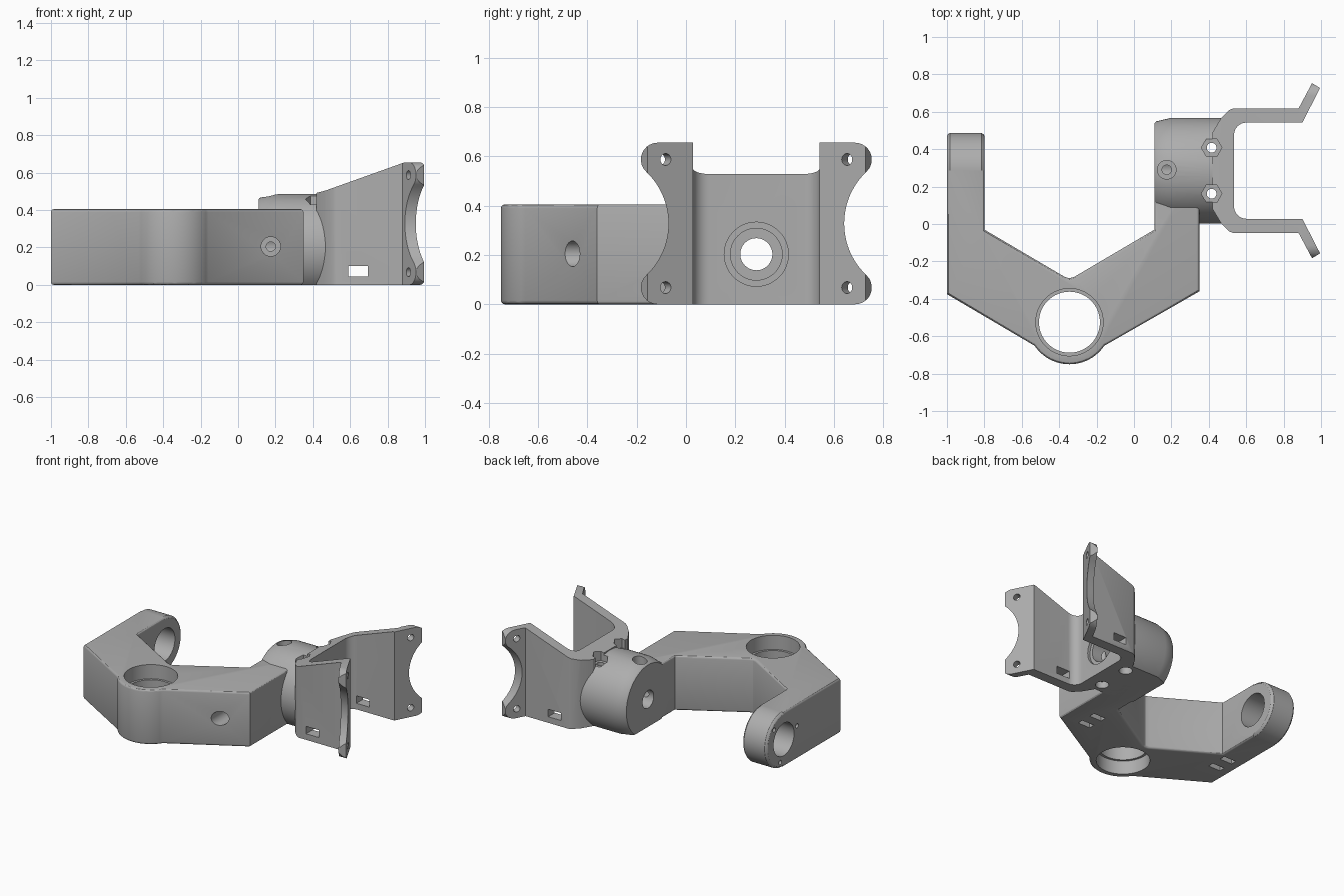
import bpy, bmesh
from math import sin, cos, pi, radians
from mathutils import Vector, Matrix

cube = bpy.data.objects.get("Cube")
if cube:
    bpy.data.objects.remove(cube, do_unlink=True)

grey = bpy.data.materials.new("plain_grey")
grey.use_nodes = True
GREY = (0.42, 0.42, 0.42, 1)
grey.diffuse_color = GREY
grey.node_tree.nodes["Principled BSDF"].inputs["Base Color"].default_value = GREY

AXIS_Y, AXIS_Z = 0.285, 0.203   # shared pivot axis, running along x


def finish(name, bm):
    bmesh.ops.recalc_face_normals(bm, faces=bm.faces)
    mesh = bpy.data.meshes.new(name)
    bm.to_mesh(mesh)
    bm.free()
    mesh.materials.append(grey)
    ob = bpy.data.objects.new(name, mesh)
    bpy.context.collection.objects.link(ob)
    return ob


def arc(cx, cy, r, a, b, n):
    """Points on an arc from angle a to b in degrees."""
    angles = [radians(a + (b - a) * i / n) for i in range(n + 1)]
    return [(cx + r * cos(t), cy + r * sin(t)) for t in angles]


def prism(name, outline, place, depth, soften=None):
    """Extrude an outline; place maps (u, v) to a start point."""
    bm = bmesh.new()
    base = bm.faces.new([bm.verts.new(place(u, v)) for u, v in outline])
    out = bmesh.ops.extrude_face_region(bm, geom=[base])
    moved = [g for g in out["geom"] if isinstance(g, bmesh.types.BMVert)]
    bmesh.ops.translate(bm, verts=moved, vec=depth)
    if soften:
        edges = [e for e in bm.edges if soften(*[v.co for v in e.verts])]
        bmesh.ops.bevel(bm, geom=edges, offset=0.016, segments=3,
                        profile=0.5, affect='EDGES')
    return finish(name, bm)


def lathe(name, profile, origin, axis, sides=32):
    """Closed turned solid from (distance, radius) pairs along an axis."""
    bm = bmesh.new()
    rings = [[bm.verts.new((r * cos(2 * pi * i / sides), r * sin(2 * pi * i / sides), t))
              for i in range(sides)] for t, r in profile]
    for lo, hi in zip(rings, rings[1:]):
        for i in range(sides):
            j = (i + 1) % sides
            bm.faces.new((lo[i], lo[j], hi[j], hi[i]))
    bm.faces.new(rings[0])
    bm.faces.new(rings[-1])
    turn = Vector(axis).to_track_quat('Z', 'Y').to_matrix().to_4x4()
    if axis == Z:
        turn = Matrix.Identity(4)
    bm.transform(Matrix.Translation(origin) @ turn)
    return finish(name, bm)


def box(name, lo, hi):
    outline = [(lo[0], lo[1]), (hi[0], lo[1]), (hi[0], hi[1]), (lo[0], hi[1])]
    return prism(name, outline, lambda x, y: (x, y, lo[2]), (0, 0, hi[2] - lo[2]))


def boolean(ob, cutter, operation='DIFFERENCE'):
    mod = ob.modifiers.new("cut", 'BOOLEAN')
    mod.operation, mod.solver, mod.object = operation, 'EXACT', cutter
    bpy.context.view_layer.objects.active = ob
    bpy.ops.object.modifier_apply(modifier=mod.name)


def discard(obs):
    for ob in obs:
        bpy.data.objects.remove(ob, do_unlink=True)


X, Y, Z = (1, 0, 0), (0, 1, 0), (0, 0, 1)
HUB = (-0.345, -0.525)
HEIGHT = 0.405

# V-shaped arm with a rounded hub at the front
plan = [(-1, AXIS_Y), (-1, -0.375)] + arc(*HUB, 0.225, 214, 326, 20) + [
    (0.35, -0.36), (0.35, AXIS_Y), (0.11, AXIS_Y), (0.11, -0.03),
    (-0.32, -0.283), (-0.345, -0.29), (-0.37, -0.283), (-0.8, -0.03), (-0.8, AXIS_Y)]
arm = prism("arm", plan, lambda x, y: (x, y, 0), (0, 0, HEIGHT),
            lambda a, b: abs(a.z - b.z) < 0.001 and min(a.y, b.y) < AXIS_Y - 0.01)

# Rounded end of the long leg
leg_end = lathe("leg_end", [(-1, 0.187), (-0.995, 0.195), (-0.984, 0.2025), (-0.816, 0.2025),
                            (-0.805, 0.195), (-0.8, 0.187)],
                (0, AXIS_Y, HEIGHT / 2), X, 64)

# Round pivot housing with a tapered end, flat underneath
housing = lathe("pivot_housing", [(0.11, 0.255), (0.12, 0.264), (0.2, 0.283), (0.47, 0.283)],
                (0, AXIS_Y, AXIS_Z), X, 64)
ground = box("ground_cutter", (0, -1, -1), (1, 1, 0))
boolean(housing, ground)

# Forked bracket: plan outline mirrored about the pivot axis
half = arc(0.6, 0.093, 0.065, 180, 270, 8) + [
    (0.9, 0.028), (0.995, -0.157), (0.952, -0.183), (0.88, -0.048),
    (0.53, -0.048), (0.51, -0.04), (0.465, 0.005), (0.42, 0.08)]
fork = half + [(x, 2 * AXIS_Y - y) for x, y in reversed(half)]
bracket = prism("fork_bracket", fork, lambda x, y: (x, y, -0.1), (0, 0, 0.9))

# Trim the bracket to its sloping top
slope = [(0.3, -0.2), (1.1, -0.2), (1.1, 0.8), (0.89, 0.8), (0.89, 0.655), (0.47, 0.505), (0.3, 0.46)]
slope_trim = prism("slope_trim", slope, lambda x, z: (x, -0.5, z), (0, 2, 0))
boolean(bracket, slope_trim, 'INTERSECT')

# Trim the flanges to rounded lobes with a hollow between them
MID, RISE, LOBE = 0.3275, 0.2595, 0.068
side = (arc(-0.115, MID - RISE, LOBE, 270, 133.3, 10)
        + arc(-0.36, MID, 0.289, -46.7, 46.7, 20)[1:-1]
        + arc(-0.115, MID + RISE, LOBE, 226.7, 90, 10))
lobes = side + [(2 * AXIS_Y - y, z) for y, z in reversed(side)]
lobe_trim = prism("lobe_trim", lobes, lambda y, z: (0.2, y, z), (1, 0, 0))
boolean(bracket, lobe_trim, 'INTERSECT')
discard([ground, slope_trim, lobe_trim])

# Hub bore, pivot bore and leg bore
cutters = [
    lathe("hub_bore", [(-0.1, 0.18), (0.1, 0.18), (0.1, 0.163), (0.3, 0.163), (0.3, 0.18), (0.6, 0.18)],
          (*HUB, 0), Z, 64),
    lathe("pivot_bore", [(0, 0.065), (0.3, 0.065), (0.3, 0.105), (0.515, 0.105), (0.515, 0.13), (0.58, 0.13)],
          (0, AXIS_Y, AXIS_Z), X, 48),
    lathe("leg_bore", [(-1.1, 0.12), (-0.7, 0.12)], (0, AXIS_Y, AXIS_Z), X, 48),
    lathe("front_screw", [(0, 0.052), (0.4, 0.052), (0.4, 0.025), (0.95, 0.025)],
          (0.175, -0.7, 0.205), Y),
    lathe("top_screw", [(0, 0.025), (0.2, 0.025), (0.2, 0.05), (0.4, 0.05)],
          (0.175, 0.29, 0.2), Z)]

# Small screw holes around the leg bore
for a in (45, 165, 285):
    y, z = arc(AXIS_Y, AXIS_Z, 0.16, a, a, 1)[0]
    cutters.append(lathe("leg_screw", [(-1.1, 0.016), (-0.9, 0.016)], (0, y, z), X, 16))

for s in (-1, 1):
    # Clamp bolts with hexagonal pockets on top
    bolt = (0.415, AXIS_Y + s * 0.123, 0)
    cutters.append(lathe("bolt_hole", [(-0.1, 0.045), (0.05, 0.045), (0.05, 0.026), (0.8, 0.026)], bolt, Z))
    cutters.append(lathe("nut_pocket", [(0.43, 0.055), (0.8, 0.055)], bolt, Z, 6))
    # Cable slots in the fork sides
    y = AXIS_Y + s * 0.3
    cutters.append(box("cable_slot", (0.59, y - 0.1, 0.045), (0.695, y + 0.1, 0.1)))
    # Flange mounting holes, square to the flange
    for z in (MID - RISE, MID + RISE):
        cutters.append(lathe("flange_hole", [(-0.06, 0.024), (0.06, 0.024)],
                             (0.933, AXIS_Y + s * 0.38, z), (0.88, -s * 0.47, 0), 24))
    # Tie slots under both arms
    for x, y in ((0.16, -0.25), (-0.88, -0.13)):
        cutters.append(box("tie_slot", (x - 0.05, y + s * 0.06 - 0.022, -0.1),
                           (x + 0.05, y + s * 0.06 + 0.022, 0.06)))

# Cut every part, then shade smooth with sharp edges kept
parts = [arm, leg_end, housing, bracket]
for part in parts:
    for cutter in cutters:
        boolean(part, cutter)
discard(cutters)
for part in parts:
    bpy.ops.object.select_all(action='DESELECT')
    part.select_set(True)
    bpy.context.view_layer.objects.active = part
    bpy.ops.object.shade_smooth_by_angle(angle=radians(30))
